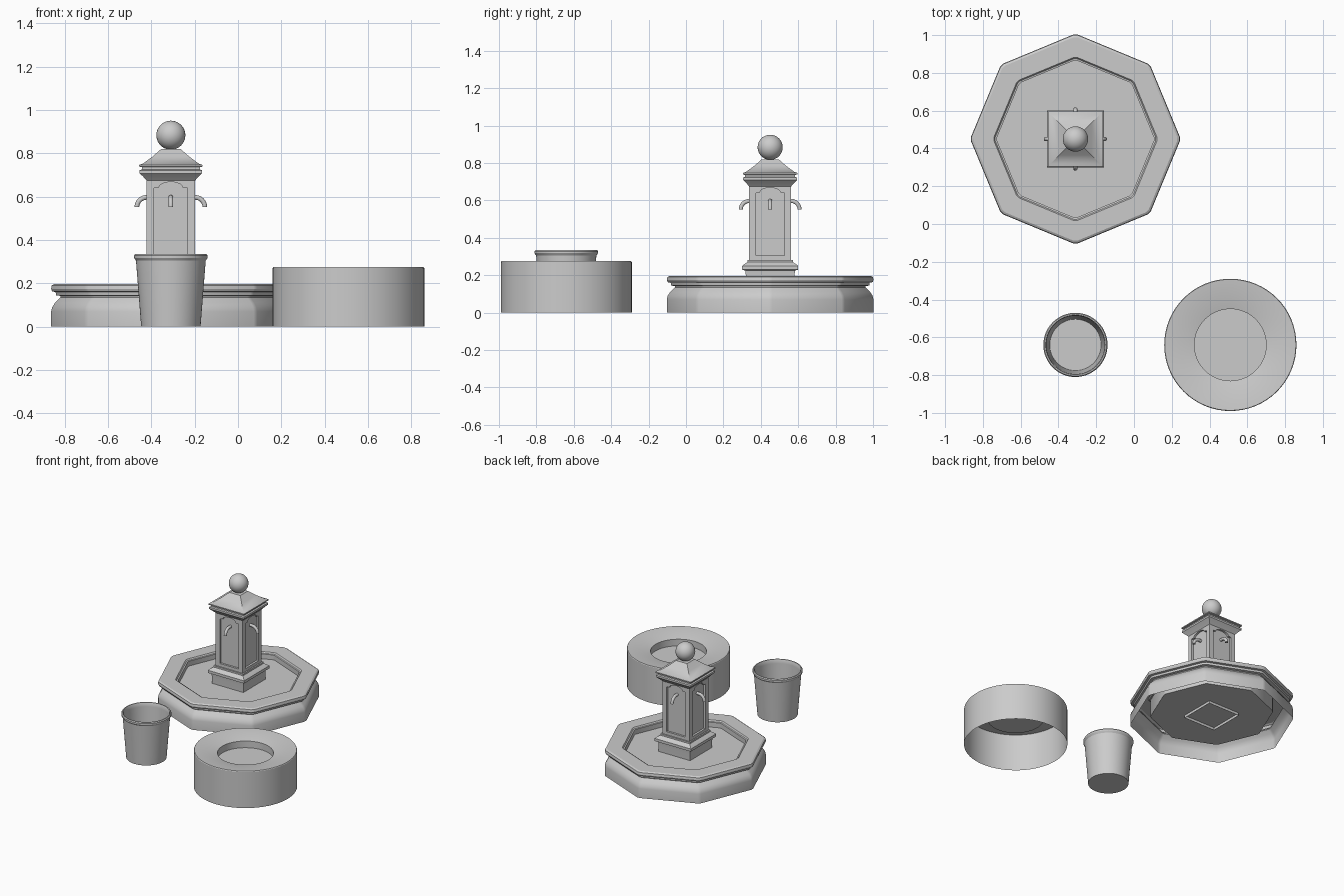
import bpy
import bmesh
from math import sin, cos, pi, radians, sqrt
from mathutils import Matrix, Vector

if "Cube" in bpy.data.objects:
    bpy.data.objects.remove(bpy.data.objects["Cube"])

stone = bpy.data.materials.new("grey_stone")
stone.use_nodes = True
GREY = (0.6, 0.6, 0.6, 1)
stone.diffuse_color = GREY
stone.node_tree.nodes["Principled BSDF"].inputs["Base Color"].default_value = GREY

FOUNTAIN = (-0.31, 0.45, 0)
BUCKET = (-0.31, -0.64, 0)
RING = (0.51, -0.64, 0)


def finish(name, bm, origin, angle=30):
    bmesh.ops.recalc_face_normals(bm, faces=bm.faces)
    mesh = bpy.data.meshes.new(name)
    bm.to_mesh(mesh)
    bm.free()
    mesh.materials.append(stone)
    obj = bpy.data.objects.new(name, mesh)
    obj.location = origin
    bpy.context.collection.objects.link(obj)
    smooth(obj, angle)
    return obj


def smooth(obj, angle):
    bpy.ops.object.select_all(action="DESELECT")
    obj.select_set(True)
    bpy.context.view_layer.objects.active = obj
    bpy.ops.object.shade_smooth_by_angle(angle=radians(angle))


def lathe(name, profile, angles, origin, cap_start=False, cap_end=False, scale=1):
    """Skin rings of (radius, height) around the given angles."""
    bm = bmesh.new()
    rings = [[bm.verts.new((r * scale * cos(a), r * scale * sin(a), z)) for a in angles]
             for r, z in profile]
    n = len(angles)
    for low, high in zip(rings, rings[1:]):
        for i in range(n):
            j = (i + 1) % n
            bm.faces.new((low[i], low[j], high[j], high[i]))
    if cap_start:
        bm.faces.new(rings[0][::-1])
    if cap_end:
        bm.faces.new(rings[-1])
    return finish(name, bm, origin)


circle = [2 * pi * i / 64 for i in range(64)]
octagon = [radians(45 * i + d) for i in range(8) for d in (-1.2, 1.2)]
square = [radians(45 + 90 * i) for i in range(4)]


def square_part(name, profile, **caps):
    return lathe(name, profile, square, FOUNTAIN, scale=sqrt(2), **caps)


# Octagonal basin: open underneath, moulded rim, sunken floor
lathe("basin", [(0.553, 0), (0.553, 0.07), (0.548, 0.09), (0.535, 0.11), (0.51, 0.135),
                (0.51, 0.142), (0.53, 0.145), (0.532, 0.16), (0.548, 0.163), (0.553, 0.175),
                (0.55, 0.19), (0.538, 0.197), (0.432, 0.197), (0.425, 0.188),
                (0.415, 0.186), (0.415, 0.06)],
      octagon, FOUNTAIN, cap_end=True)
lathe("water", [(0.415, 0.15)], octagon, FOUNTAIN, cap_end=True)

# Pillar foot, body and roof
square_part("pillar_foot", [(0.13, 0.04), (0.13, 0.2), (0.133, 0.225), (0.15, 0.23),
                            (0.15, 0.25), (0.142, 0.257), (0.122, 0.27), (0.122, 0.282),
                            (0.11, 0.282)], cap_end=True)
body = square_part("pillar_body", [(0.112, 0.27), (0.112, 0.69)],
                   cap_start=True, cap_end=True)
square_part("pillar_roof", [(0.112, 0.675), (0.13, 0.695), (0.144, 0.708), (0.144, 0.722),
                            (0.134, 0.726), (0.134, 0.736), (0.146, 0.739), (0.146, 0.747),
                            (0.13, 0.752), (0.085, 0.785), (0.045, 0.82)],
            cap_start=True, cap_end=True)

# Arched panels sunk into each side of the body
outline = [(-0.077, 0.64), (-0.077, 0.305), (0.077, 0.305), (0.077, 0.64)]
outline += [(0.055 * cos(pi * i / 12), 0.642 + 0.026 * sin(pi * i / 12)) for i in range(13)]
bm = bmesh.new()
for k in range(4):
    turn = Matrix.Rotation(k * pi / 2, 3, "Z")
    back, front = ([bm.verts.new(turn @ Vector((x, y, z))) for x, z in outline]
                   for y in (-0.097, -0.15))
    bm.faces.new(back)
    bm.faces.new(front[::-1])
    for i in range(len(outline)):
        bm.faces.new((back[i - 1], back[i], front[i], front[i - 1]))
cutter = finish("panel_cutter", bm, FOUNTAIN)
cutter.hide_render = True
cut = body.modifiers.new("panels", "BOOLEAN")
cut.operation = "DIFFERENCE"
cut.solver = "EXACT"
cut.object = cutter
bpy.context.view_layer.objects.active = body
bpy.ops.object.modifier_apply(modifier=cut.name)
bpy.data.objects.remove(cutter)
smooth(body, 20)

# Ball on top of the roof
bm = bmesh.new()
bmesh.ops.create_uvsphere(bm, u_segments=32, v_segments=20, radius=0.067)
finish("finial_ball", bm, (FOUNTAIN[0], FOUNTAIN[1], 0.884))

# Curved spout on every side
for k, side in enumerate(("left", "back", "right", "front")):
    bm = bmesh.new()
    rings = []
    bends = [(0.09, 0.597, 90)] + [(0.112 + 0.045 * cos(radians(t)),
                                    0.552 + 0.045 * sin(radians(t)), t)
                                   for t in range(90, -1, -15)]
    for x, z, t in bends:
        normal = Vector((cos(radians(t)), 0, sin(radians(t))))
        rings.append([bm.verts.new(Vector((x, 0, z)) + 0.011 *
                      (normal * cos(a) + Vector((0, 1, 0)) * sin(a)))
                      for a in circle[::5]])
    for one, two in zip(rings, rings[1:]):
        for i in range(len(one)):
            bm.faces.new((one[i - 1], one[i], two[i], two[i - 1]))
    bm.faces.new(rings[-1])
    spout = finish("spout_" + side, bm, FOUNTAIN)
    spout.rotation_euler.z = k * pi / 2

# Tapered bucket with a rolled lip
lathe("bucket", [(0.137, 0), (0.161, 0.305), (0.166, 0.312), (0.17, 0.318), (0.17, 0.328),
                 (0.165, 0.335), (0.158, 0.335), (0.154, 0.328), (0.153, 0.305),
                 (0.136, 0.03)], circle, BUCKET, cap_start=True, cap_end=True)

# Round planter: open underneath, dished top with a sunken centre
lathe("round_planter", [(0.35, 0), (0.35, 0.27), (0.347, 0.275), (0.27, 0.268),
                        (0.19, 0.25), (0.19, 0.2)], circle, RING, cap_end=True)
